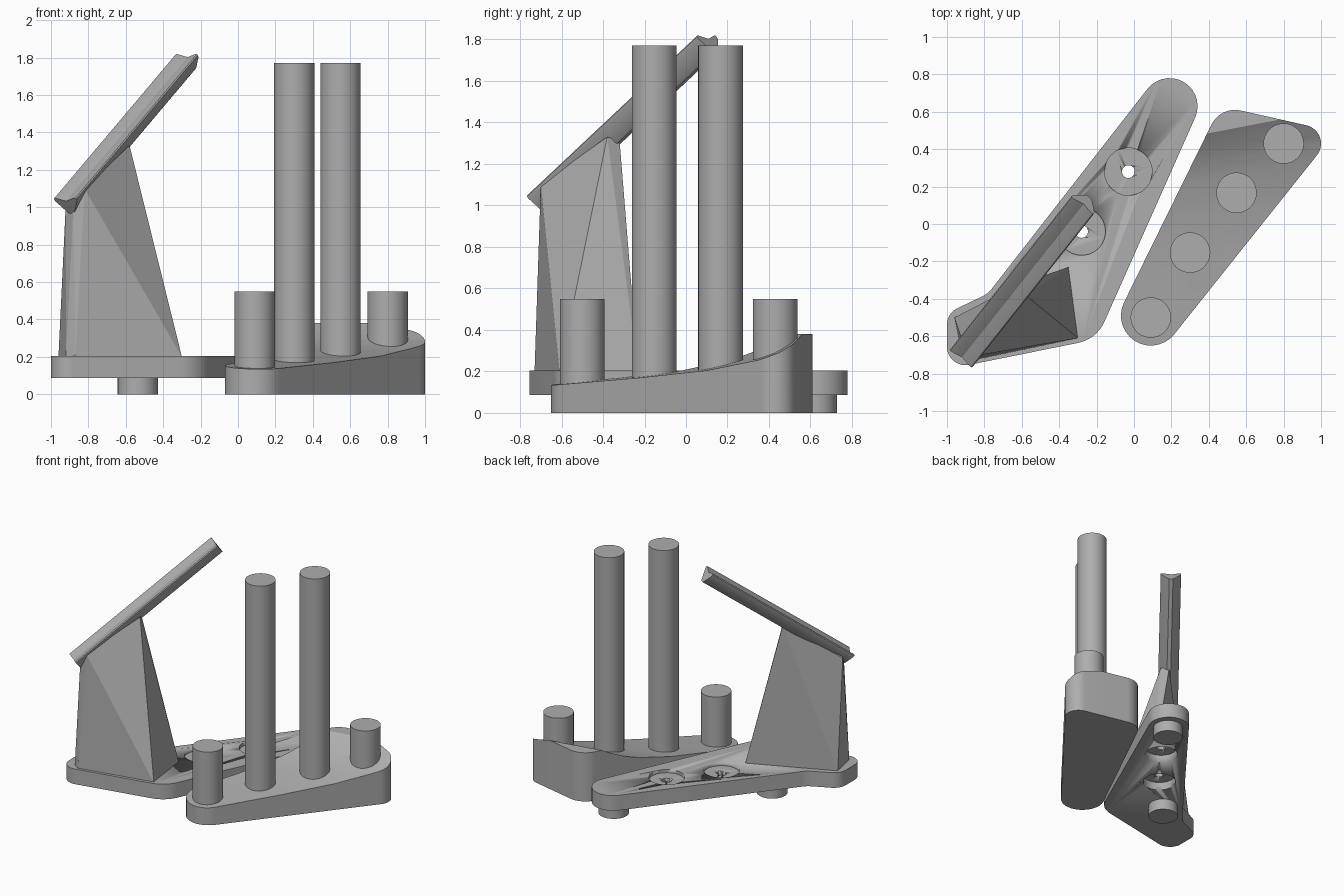
import bpy, bmesh
from math import acos, atan2, cos, sin, pi, tau
from mathutils import Vector, Matrix

cube = bpy.data.objects.get("Cube")
if cube:
    bpy.data.objects.remove(cube, do_unlink=True)

grey = bpy.data.materials.new("plain grey")
grey.use_nodes = True
colour = (0.42, 0.42, 0.42, 1)
grey.diffuse_color = colour
grey.node_tree.nodes["Principled BSDF"].inputs["Base Color"].default_value = colour


def finish(bm, name, smooth=True):
    bmesh.ops.recalc_face_normals(bm, faces=bm.faces)
    mesh = bpy.data.meshes.new(name)
    bm.to_mesh(mesh)
    bm.free()
    ob = bpy.data.objects.new(name, mesh)
    bpy.context.collection.objects.link(ob)
    mesh.materials.append(grey)
    bpy.ops.object.select_all(action="DESELECT")
    bpy.context.view_layer.objects.active = ob
    ob.select_set(True)
    if smooth:
        bpy.ops.object.shade_smooth_by_angle(angle=0.5)
    return ob


def cylinder(name, x, y, r, z0, z1):
    bm = bmesh.new()
    bmesh.ops.create_cone(bm, cap_ends=True, segments=48, radius1=r, radius2=r,
                          depth=z1 - z0,
                          matrix=Matrix.Translation((x, y, (z0 + z1) / 2)))
    return finish(bm, name)


def tangent_outline(circles, steps=14):
    """Counter-clockwise belt around circles; a negative radius bends inward."""
    n = len(circles)
    normals = []
    for i in range(n):
        x1, y1, r1 = circles[i]
        x2, y2, r2 = circles[(i + 1) % n]
        d = Vector((x2 - x1, y2 - y1))
        normals.append(atan2(d.y, d.x) - acos((r1 - r2) / d.length))
    pts = []
    for i, (x, y, r) in enumerate(circles):
        start = normals[i - 1]
        sweep = (normals[i] - start) % tau
        if r < 0:
            sweep -= tau
        for k in range(steps + 1):
            a = start + sweep * k / steps
            pts.append((x + r * cos(a), y + r * sin(a)))
    return pts


def prism(pts, z0, z1, cuts=(), axis=None):
    """Extruded outline, its caps sliced into strips across an axis."""
    bm = bmesh.new()
    bm.faces.new([bm.verts.new((x, y, z0)) for x, y in pts])
    for c in cuts:
        bmesh.ops.bisect_plane(bm, geom=bm.verts[:] + bm.edges[:] + bm.faces[:],
                               plane_co=axis * c, plane_no=axis)
    top = bmesh.ops.extrude_face_region(bm, geom=bm.faces[:])["geom"]
    verts = [v for v in top if isinstance(v, bmesh.types.BMVert)]
    for v in verts:
        v.co.z = z1
    return bm, verts


# Sloped base: its top sweeps up in a curve to a flat shelf at the back
profile = [(-.7, .13), (-.6, .14), (-.31, .17), (-.045, .205), (.16, .255),
           (.25, .29), (.34, .34), (.4, .38), (.8, .38)]
slope = Vector((-.19, .98, 0)).normalized()


def height(s):
    for (a, za), (b, zb) in zip(profile, profile[1:]):
        if s <= b:
            return za + (zb - za) * (s - a) / (b - a)
    return profile[-1][1]


bm, verts = prism(tangent_outline([(.09, -.49, .16), (.90, .43, .10), (.54, .47, .14)]),
                  0, .3, [p[0] for p in profile[1:-1]], slope)
for v in verts:
    v.co.z = height(v.co.dot(slope))
finish(bm, "sloped_base")

# Posts on the sloped base
for name, x, y, top in (("front_short_post", .09, -.50, .55), ("front_tall_post", .30, -.153, 1.77),
                        ("back_tall_post", .548, .167, 1.77), ("back_short_post", .80, .43, .55)):
    cylinder(name, x, y, .108, .08, top)

# Flat base plate with an inward bend on its left edge
bm, _ = prism(tangent_outline([(-.90, -.655, .10), (-.34, -.44, .20), (.19, .63, .15),
                               (-.878, -.253, -.15), (-.90, -.54, .10)]), .087, .205)
plate = finish(bm, "flat_base")

# Sockets above and below, joined by a small through hole
for x, y in ((-.03, .28), (-.28, -.04)):
    for r, z0, z1 in ((.127, .18, .3), (.12, 0, .15), (.034, .01, .29)):
        cutter = cylinder("socket_cutter", x, y, r, z0, z1)
        cutter.hide_render = True
        mod = plate.modifiers.new("socket", "BOOLEAN")
        mod.operation = "DIFFERENCE"
        mod.solver = "EXACT"
        mod.object = cutter
        bpy.context.view_layer.objects.active = plate
        bpy.ops.object.modifier_move_to_index(modifier=mod.name, index=0)
        bpy.ops.object.modifier_apply(modifier=mod.name)
        bpy.data.objects.remove(cutter, do_unlink=True)

# Pegs under the flat base
for name, x, y in (("back_foot_peg", .19, .62), ("front_foot_peg", -.535, -.30)):
    cylinder(name, x, y, .108, 0, .1)

# Tapered tower, narrowing to a slanted ridge
foot = [(-.96, -.50), (-.92, -.70), (-.87, -.73), (-.30, -.61), (-.35, -.23)]
ridge = [(-.92, -.62, 1.03), (-.88, -.69, 1.0), (-.82, -.70, 1.10),
         (-.58, -.38, 1.33), (-.61, -.32, 1.31)]
bm = bmesh.new()
for co in [(x, y, .2) for x, y in foot] + ridge:
    bm.verts.new(co)
bmesh.ops.convex_hull(bm, input=bm.verts[:])
finish(bm, "tapered_tower", smooth=False)

# Slanted grooved bar: blunt keel below, shallow trough above
start = Vector((-.925, -.72, 1.045))
run = Vector((.65, .82, .77))
side = Vector((run.y, -run.x, 0)).normalized()
up = side.cross(run).normalized()
half = [(0, -.015), (.06, .004), (.071, .004), (.076, -.003), (.074, -.016),
        (.024, -.088), (.014, -.096)]
section = half + [(-w, h) for w, h in reversed(half[1:])]
bm = bmesh.new()
face = bm.faces.new([bm.verts.new(start + side * w + up * h) for w, h in section])
geom = bmesh.ops.extrude_face_region(bm, geom=[face])["geom"]
bmesh.ops.translate(bm, vec=run, verts=[g for g in geom if isinstance(g, bmesh.types.BMVert)])
finish(bm, "slanted_bar")
